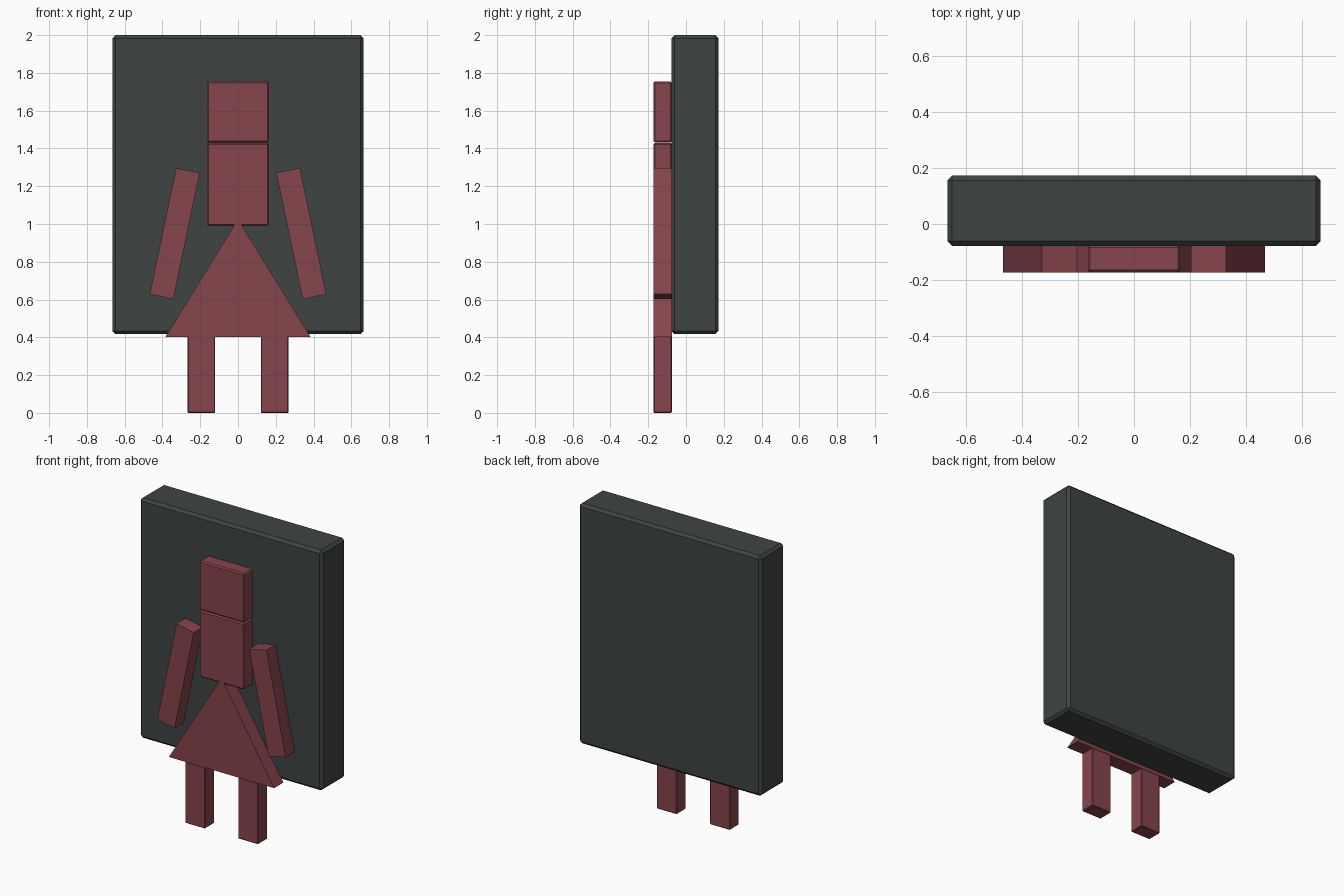
import bpy, bmesh, math
from mathutils import Matrix

if "Cube" in bpy.data.objects:
    bpy.data.objects.remove(bpy.data.objects["Cube"])

def material(name, rgb):
    m = bpy.data.materials.new(name)
    m.diffuse_color = (*rgb, 1)
    m.use_nodes = True
    m.node_tree.nodes["Principled BSDF"].inputs["Base Color"].default_value = m.diffuse_color
    return m

RED = material("dull_red", (0.24, 0.058, 0.072))
DARK = material("dark_slate", (0.049, 0.058, 0.056))
FRONT, BACK = -0.172, -0.075      # depth range of the figure

def finish(name, bm, mat):
    bmesh.ops.recalc_face_normals(bm, faces=bm.faces)
    me = bpy.data.meshes.new(name)
    bm.to_mesh(me)
    bm.free()
    me.materials.append(mat)
    ob = bpy.data.objects.new(name, me)
    bpy.context.collection.objects.link(ob)
    return ob

def box(name, x0, x1, y0, y1, z0, z1, mat, bevel=0, tilt=0):
    bm = bmesh.new()
    bmesh.ops.create_cube(bm, size=1)
    bmesh.ops.scale(bm, vec=(x1 - x0, y1 - y0, z1 - z0), verts=bm.verts)
    if bevel:
        bmesh.ops.bevel(bm, geom=bm.edges[:], offset=bevel, segments=1, affect='EDGES')
    place = Matrix.Translation(((x0 + x1) / 2, (y0 + y1) / 2, (z0 + z1) / 2))
    bm.transform(place @ Matrix.Rotation(tilt, 4, 'Y'))
    return finish(name, bm, mat)

# Backing panel
box("panel", -0.665, 0.665, -0.078, 0.172, 0.417, 2.0, DARK, 0.017)

# Head and torso
box("head", -0.164, 0.164, FRONT, BACK, 1.432, 1.755, RED, 0.008)
box("torso", -0.164, 0.164, FRONT, BACK, 0.99, 1.43, RED, 0.008)

# Triangular skirt
bm = bmesh.new()
face = bm.faces.new([bm.verts.new((x, FRONT, z)) for x, z in
                     ((-0.384, 0.403), (0.384, 0.403), (0, 1.025))])
ext = bmesh.ops.extrude_face_region(bm, geom=[face])
bmesh.ops.translate(bm, vec=(0, BACK - FRONT, 0),
                    verts=[v for v in ext["geom"] if isinstance(v, bmesh.types.BMVert)])
finish("skirt", bm, RED)

# Slanted arms and straight legs on both sides
for side, s in (("left", -1), ("right", 1)):
    cx = s * 0.335
    box(side + "_arm", cx - 0.064, cx + 0.064, FRONT, BACK, 0.608, 1.291, RED,
        tilt=-s * math.radians(11.8))
    cx = s * 0.194
    box(side + "_leg", cx - 0.073, cx + 0.073, FRONT, BACK, 0.0, 0.405, RED, 0.004)
